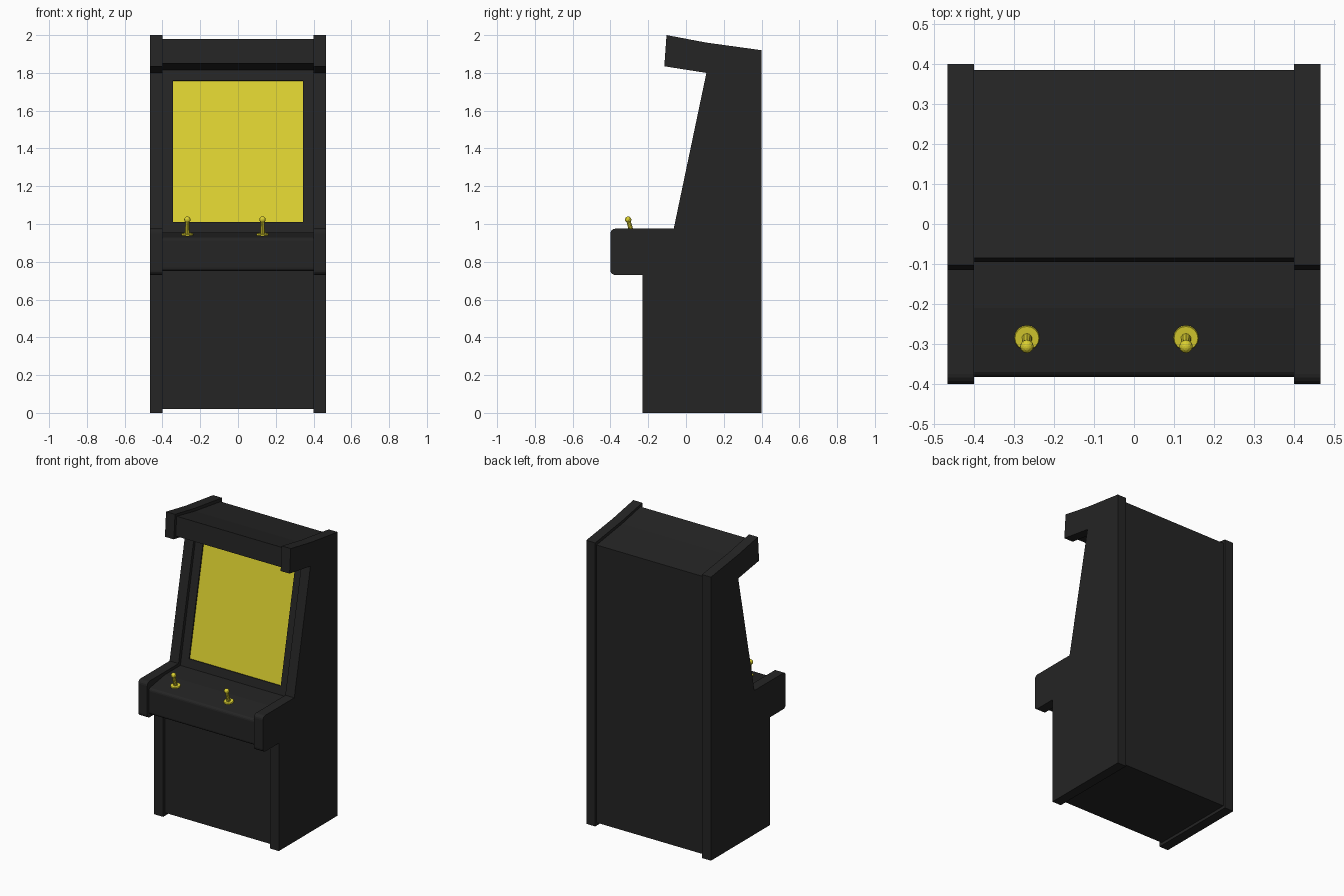
import bpy, bmesh, math
from mathutils import Vector, Matrix

cube = bpy.data.objects.get("Cube")
if cube:
    bpy.data.objects.remove(cube, do_unlink=True)


def material(name, rgb):
    m = bpy.data.materials.new(name)
    m.use_nodes = True
    m.diffuse_color = (*rgb, 1)
    m.node_tree.nodes["Principled BSDF"].inputs["Base Color"].default_value = (*rgb, 1)
    return m


black = material("cabinet black", (0.018, 0.018, 0.018))
yellow = material("yellow", (0.72, 0.64, 0.03))


def finish(bm, name, *mats):
    bmesh.ops.recalc_face_normals(bm, faces=bm.faces)
    mesh = bpy.data.meshes.new(name)
    bm.to_mesh(mesh)
    bm.free()
    for m in mats:
        mesh.materials.append(m)
    ob = bpy.data.objects.new(name, mesh)
    bpy.context.collection.objects.link(ob)
    return ob


def extrude_profile(profile, x0, x1):
    """Sweep a (y, z) outline along x."""
    bm = bmesh.new()
    face = bm.faces.new([bm.verts.new((x0, y, z)) for y, z in profile])
    new = bmesh.ops.extrude_face_region(bm, geom=[face])["geom"]
    bmesh.ops.translate(bm, vec=(x1 - x0, 0, 0),
                        verts=[v for v in new if isinstance(v, bmesh.types.BMVert)])
    bmesh.ops.recalc_face_normals(bm, faces=bm.faces)
    return bm


def arc(cy, cz, r, start):
    """Quarter-round corner points, running counter-clockwise."""
    return [(cy + r * math.cos(math.radians(start + a)), cz + r * math.sin(math.radians(start + a)))
            for a in (0, 22.5, 45, 67.5, 90)]


# Side panels
side = [(-0.23, 0), (0.4, 0), (0.4, 1.92), (0.11, 1.96), (-0.103, 2.0), (-0.115, 1.835),
        (0.108, 1.8), (-0.065, 0.975)]
side += arc(-0.375, 0.95, 0.025, 90) + arc(-0.375, 0.755, 0.025, 180) + [(-0.23, 0.73)]
for name, x in (("left_side_panel", 0.4), ("right_side_panel", -0.467)):
    finish(extrude_profile(side, x, x + 0.067), name, black)

# Body between the panels, with its control deck and header
body = [(-0.21, 0.02), (0.385, 0.02), (0.385, 1.9), (0.11, 1.94), (-0.085, 1.98), (-0.095, 1.85),
        (0.132, 1.815), (-0.045, 0.955), (-0.21, 0.955), (-0.35, 0.932)]
body += arc(-0.363, 0.91, 0.02, 90)[1:] + arc(-0.363, 0.77, 0.02, 180) + [(-0.21, 0.75)]
bm = extrude_profile(body, -0.4, 0.4)

# Screen: inset and slightly recessed into the sloping front
front = next(f for f in bm.faces if f.normal.y < -0.9 and 1.2 < f.calc_center_median().z < 1.6)
bmesh.ops.inset_individual(bm, faces=[front], thickness=0.08)
bmesh.ops.inset_individual(bm, faces=[front], thickness=0.0005, depth=-0.008)
front.material_index = 1
finish(bm, "cabinet_body", black, yellow)

# Joysticks leaning a little to the front
lean = Matrix.Rotation(math.radians(15), 4, "X")
deck_tilt = Matrix.Rotation(math.radians(9), 4, "X")
for side_name, x in (("right", -0.268), ("left", 0.13)):
    base = Matrix.Translation((x, -0.285, 0.944))
    bm = bmesh.new()
    bmesh.ops.create_cone(bm, cap_ends=True, segments=16, radius1=0.033, radius2=0.03,
                          depth=0.012, matrix=base @ deck_tilt)
    bmesh.ops.create_cone(bm, cap_ends=True, segments=10, radius1=0.013, radius2=0.011, depth=0.075,
                          matrix=base @ lean @ Matrix.Translation((0, 0, 0.0375)))
    bmesh.ops.create_uvsphere(bm, u_segments=12, v_segments=8, radius=0.017,
                              matrix=base @ lean @ Matrix.Translation((0, 0, 0.082)))
    finish(bm, side_name + "_joystick", yellow)
